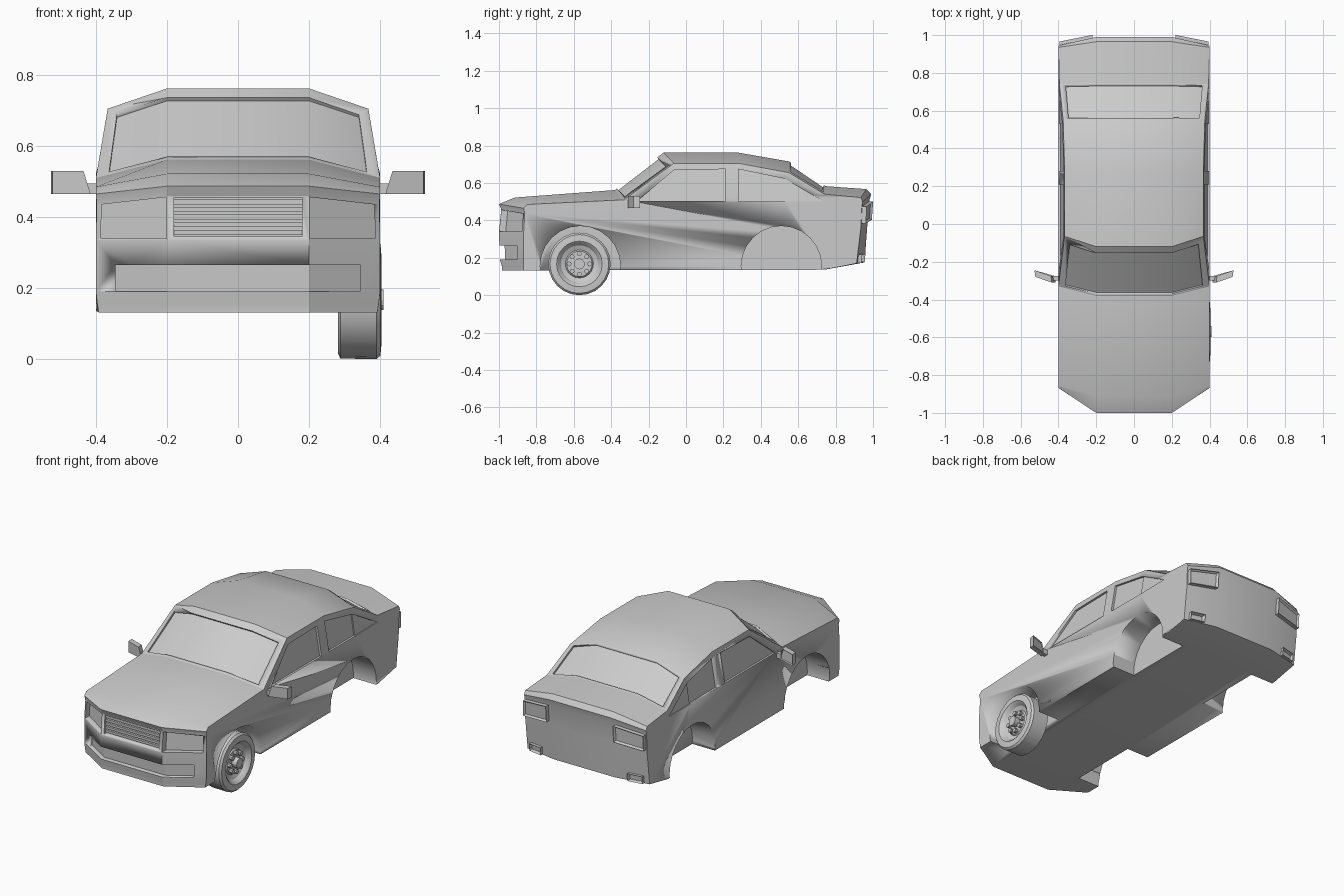
import bpy, bmesh, math
from mathutils import Vector, Matrix

if "Cube" in bpy.data.objects:
    bpy.data.objects.remove(bpy.data.objects["Cube"])

def finish(bm, name, angle=25):
    bmesh.ops.remove_doubles(bm, verts=bm.verts, dist=1e-5)
    bmesh.ops.recalc_face_normals(bm, faces=bm.faces)
    me = bpy.data.meshes.new(name)
    bm.to_mesh(me)
    bm.free()
    ob = bpy.data.objects.new(name, me)
    bpy.context.collection.objects.link(ob)
    for o in bpy.context.selected_objects:
        o.select_set(False)
    ob.select_set(True)
    bpy.context.view_layer.objects.active = ob
    bpy.ops.object.shade_smooth_by_angle(angle=math.radians(angle))
    return ob

def solid(name, polys, vec, inset=0, depth=0):
    """Extrude a sheet of polygons along vec; optionally sink a panel in the far end."""
    bm = bmesh.new()
    for p in polys:
        bm.faces.new([bm.verts.new(v) for v in p])
    bmesh.ops.remove_doubles(bm, verts=bm.verts, dist=1e-5)
    r = bmesh.ops.extrude_face_region(bm, geom=bm.faces[:], use_keep_orig=True)
    far = [g for g in r['geom'] if isinstance(g, bmesh.types.BMFace)]
    moved = [g for g in r['geom'] if isinstance(g, bmesh.types.BMVert)]
    bmesh.ops.translate(bm, verts=moved, vec=vec)
    bmesh.ops.recalc_face_normals(bm, faces=bm.faces)
    if inset:
        bmesh.ops.inset_region(bm, faces=far, thickness=inset)
        vs = {v for f in far for v in f.verts}
        bmesh.ops.translate(bm, verts=list(vs), vec=-Vector(vec).normalized() * depth)
    return finish(bm, name)

def box(name, x0, x1, y0, y1, z0, z1):
    return solid(name, [[(x0, y0, z0), (x1, y0, z0), (x1, y0, z1), (x0, y0, z1)]], (0, y1 - y0, 0))

def disc(name, x0, x1, y, z, r, n):
    bm = bmesh.new()
    m = Matrix.Translation(((x0 + x1) / 2, y, z)) @ Matrix.Rotation(math.pi / 2, 4, 'Y')
    bmesh.ops.create_cone(bm, cap_ends=True, segments=n, radius1=r, radius2=r,
                          depth=abs(x1 - x0), matrix=m)
    return finish(bm, name)

# Body rows: (y, z) at x = 0.2, then (x, y, z) at the outer edge, going round from front bottom
ROWS = [
    (-.985, .132, .392, -.868, .132), (-.985, .155, .396, -.868, .155),
    (-.995, .19, .4, -.868, .19), (-1.0, .335, .4, -.868, .335),
    (-.988, .46, .398, -.862, .437), (-1.0, .487, .4, -.868, .465),
    (-.915, .522, .4, -.85, .485), (-.38, .562, .4, -.33, .51),
    (-.12, .762, .367, -.065, .705), (.28, .762, .367, .28, .705),
    (.55, .715, .375, .55, .655), (.745, .583, .395, .74, .54),
    (.965, .567, .4, .935, .522), (.99, .54, .4, .945, .50),
    (.98, .505, .4, .94, .475), (.97, .38, .4, .935, .36),
    (.955, .175, .4, .912, .17), (.74, .136, .4, .74, .136)]
IN = [Vector((.2, r[0], r[1])) for r in ROWS]
OUT = [Vector(r[2:]) for r in ROWS]

def flip(p, s):
    return Vector((p[0] * s, p[1], p[2]))

def on_body(i, u, v, s=1):
    """Point on the sloping outer strip between rows i and i+1."""
    return flip(IN[i].lerp(OUT[i], u).lerp(IN[i + 1].lerp(OUT[i + 1], u), v), s)

def patch(i, u0, u1, v0, v1, s):
    return [on_body(i, u0, v0, s), on_body(i, u1, v0, s), on_body(i, u1, v1, s), on_body(i, u0, v1, s)]

def wide_patch(i, u, v0, v1):
    """Three-panel sheet across the full width of the body."""
    l, r = patch(i, 0, u, v0, v1, -1), patch(i, 0, u, v0, v1, 1)
    return [l, [l[0], r[0], r[3], l[3]], r]

def shift(polys, d):
    return [[p + Vector(d) for p in q] for q in polys]

# Body shell
bm = bmesh.new()
cols = [[bm.verts.new(flip(p, s)) for p in ps] for ps, s in ((OUT, -1), (IN, -1), (IN, 1), (OUT, 1))]
n = len(ROWS)
for a, b in zip(cols, cols[1:]):
    for i in range(n):
        j = (i + 1) % n
        bm.faces.new((a[i], b[i], b[j], a[j]))
for c in (cols[0], cols[3]):
    bm.faces.new(c[:8] + c[11:])
    bm.faces.new(c[7:12])
body = finish(bm, "car_body")

# Cutters for glass, grille, lamps and wheel arches
def side_x(z):
    return .4 - .034 * max(0, z - .52) / .185

cutters = [
    solid("cut_windscreen", shift(wide_patch(7, .82, .04, .87), (0, .007, -.009)), (0, -.06, .08)),
    solid("cut_rear_window", shift(wide_patch(10, .83, .06, .96), (0, -.007, -.010)), (0, .06, .08)),
    solid("cut_bumper_slot", shift(wide_patch(2, .725, .01, .52), (0, .028, 0)), (0, -.08, 0)),
    box("cut_grille", -.18, .18, -1.1, -.958, .345, .455)]
FRONT = [(-.265, .5), (-.065, .668), (.21, .674), (.21, .5)]
REAR = [(.28, .5), (.28, .674), (.53, .622), (.53, .5)]
QUARTER = [(.53, .5), (.53, .622), (.735, .502)]
for s in (-1, 1):
    for pts, d in ((FRONT, .012), (REAR, .012), (QUARTER, .006)):
        cutters.append(solid("cut_side_window",
                             [[Vector((s * (side_x(z) - d), y, z)) for y, z in pts]], (s * .1, 0, 0)))
    cutters.append(solid("cut_headlight", shift([patch(3, .005, .93, .04, .97, s)], (0, .035, 0)), (0, -.09, 0)))
    for y in (-.565, .51):
        cutters.append(disc("cut_wheel_arch", s * .25, s * .5, y, .155, .215, 24))
for c in cutters:
    m = body.modifiers.new("cut", 'BOOLEAN')
    m.operation, m.solver, m.object = 'DIFFERENCE', 'EXACT', c
body_mesh = bpy.data.meshes.new_from_object(body.evaluated_get(bpy.context.evaluated_depsgraph_get()))
body.modifiers.clear()
body.data = body_mesh
for c in cutters:
    bpy.data.objects.remove(c)

# Grille slats
for k in range(5):
    z = .357 + k * .0215
    box("grille_slat", -.182, .182, -.982, -.955, z - .007, z + .007)

for s in (-1, 1):
    # Tail lamps and exhaust tips, each with a sunken panel
    solid("tail_lamp", shift([patch(14, .1, .97, .02, .8, s)], (0, -.02, 0)), (0, .045, 0), .012, .012)
    solid("exhaust_tip", shift([patch(15, .42, .85, .76, .99, s)], (0, -.03, 0)), (0, .048, 0), .01, .02)
    # Door mirrors
    head = [(.415, -.31, .465), (.522, -.28, .465), (.522, -.28, .53), (.435, -.31, .53)]
    solid("door_mirror", [[flip(p, s) for p in head]], (s * .005, .035, 0), .006, .006)
    box("mirror_arm", *sorted((s * .385, s * .43)), -.30, -.275, .465, .495)

# Front wheel: lathed tyre and dished rim
WY, WZ = -.57, .167
prof = [(.285, 0), (.285, .12), (.281, .15), (.288, .165), (.39, .167), (.401, .157), (.404, .122),
        (.396, .112), (.378, .1), (.368, .075), (.376, .068), (.38, 0)]
bm = bmesh.new()
vs = [bm.verts.new((x, WY, WZ + r)) for x, r in prof]
es = [bm.edges.new(e) for e in zip(vs, vs[1:])]
bmesh.ops.spin(bm, geom=vs + es, cent=(0, WY, WZ), axis=(1, 0, 0), angle=2 * math.pi, steps=24)
finish(bm, "front_wheel", 30)
disc("wheel_hub", .37, .41, WY, WZ, .029, 12)
for k in range(8):
    a = k * math.pi / 4
    disc("wheel_nut", .37, .396, WY + .055 * math.cos(a), WZ + .055 * math.sin(a), .013, 8)
